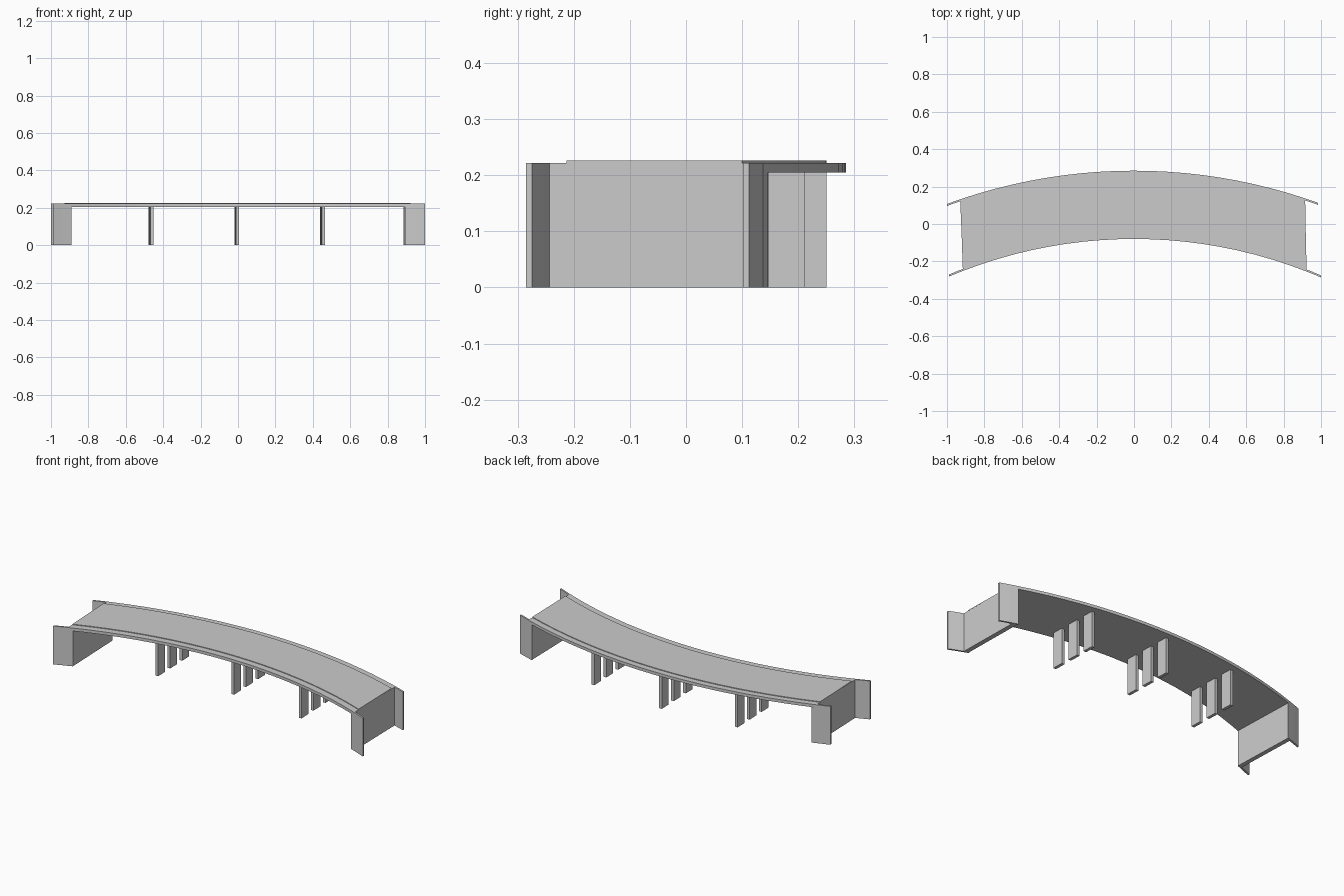
import bpy, bmesh, math

if "Cube" in bpy.data.objects:
    bpy.data.objects.remove(bpy.data.objects["Cube"])

CY = -2.615              # y of the plan-curve centre
R_IN, R_OUT = 2.535, 2.90
SKEW = -0.03             # slight skew of the ends and piers (dx per dy)


def arc_y(r, x):
    return CY + math.sqrt(r * r - x * x)


def strip(name, r0, r1, front, back, z0, z1, n):
    """Solid curved band between radii r0 and r1; front/back give x ranges."""
    bm = bmesh.new()
    rings = []
    for i in range(n + 1):
        t = i / n
        xf = front[0] + (front[1] - front[0]) * t
        xb = back[0] + (back[1] - back[0]) * t
        yf, yb = arc_y(r0, xf), arc_y(r1, xb)
        rings.append([bm.verts.new(p) for p in
                      ((xf, yf, z0), (xb, yb, z0), (xb, yb, z1), (xf, yf, z1))])
    for a, b in zip(rings, rings[1:]):
        for k in range(4):
            m = (k + 1) % 4
            bm.faces.new((a[k], a[m], b[m], b[k]))
    bm.faces.new(rings[0])
    bm.faces.new(rings[-1][::-1])
    bmesh.ops.recalc_face_normals(bm, faces=bm.faces)
    me = bpy.data.meshes.new(name)
    bm.to_mesh(me)
    bm.free()
    ob = bpy.data.objects.new(name, me)
    bpy.context.collection.objects.link(ob)
    return ob


# deck slab and slightly raised roadway
F, B = (-0.915, 0.922), (-0.928, 0.915)
strip("deck_slab", R_IN, R_OUT, F, B, 0.205, 0.222, 20)
strip("roadway", R_IN + 0.038, R_OUT - 0.035, F, B, 0.222, 0.226, 20)

# end abutment walls
strip("abutment_left", R_IN, R_OUT, (-0.915, -0.89), (-0.928, -0.903), 0, 0.205, 1)
strip("abutment_right", R_IN, R_OUT, (0.895, 0.922), (0.888, 0.915), 0, 0.205, 1)

# wing walls continuing the deck edges
for side, fr, bk in (("left", (-0.99, -0.89), (-1.0, -0.903)),
                     ("right", (0.893, 1.0), (0.886, 0.985))):
    strip("front_wing_" + side, R_IN, R_IN + 0.01, fr, fr, 0, 0.222, 2)
    strip("back_wing_" + side, R_OUT - 0.01, R_OUT, bk, bk, 0, 0.222, 2)

# three rows of three slab columns
for row, px in enumerate((-0.465, -0.007, 0.452)):
    mid = arc_y((R_IN + R_OUT) / 2, px)
    for k in (-1, 0, 1):
        dy = k * 0.115
        bpy.ops.mesh.primitive_cube_add(size=1, location=(px + SKEW * dy, mid + dy, 0.103),
                                        rotation=(0, 0, -math.atan(SKEW)))
        ob = bpy.context.object
        ob.name = f"pier_{row + 1}_column_{k + 2}"
        ob.scale = (0.017, 0.065, 0.206)
